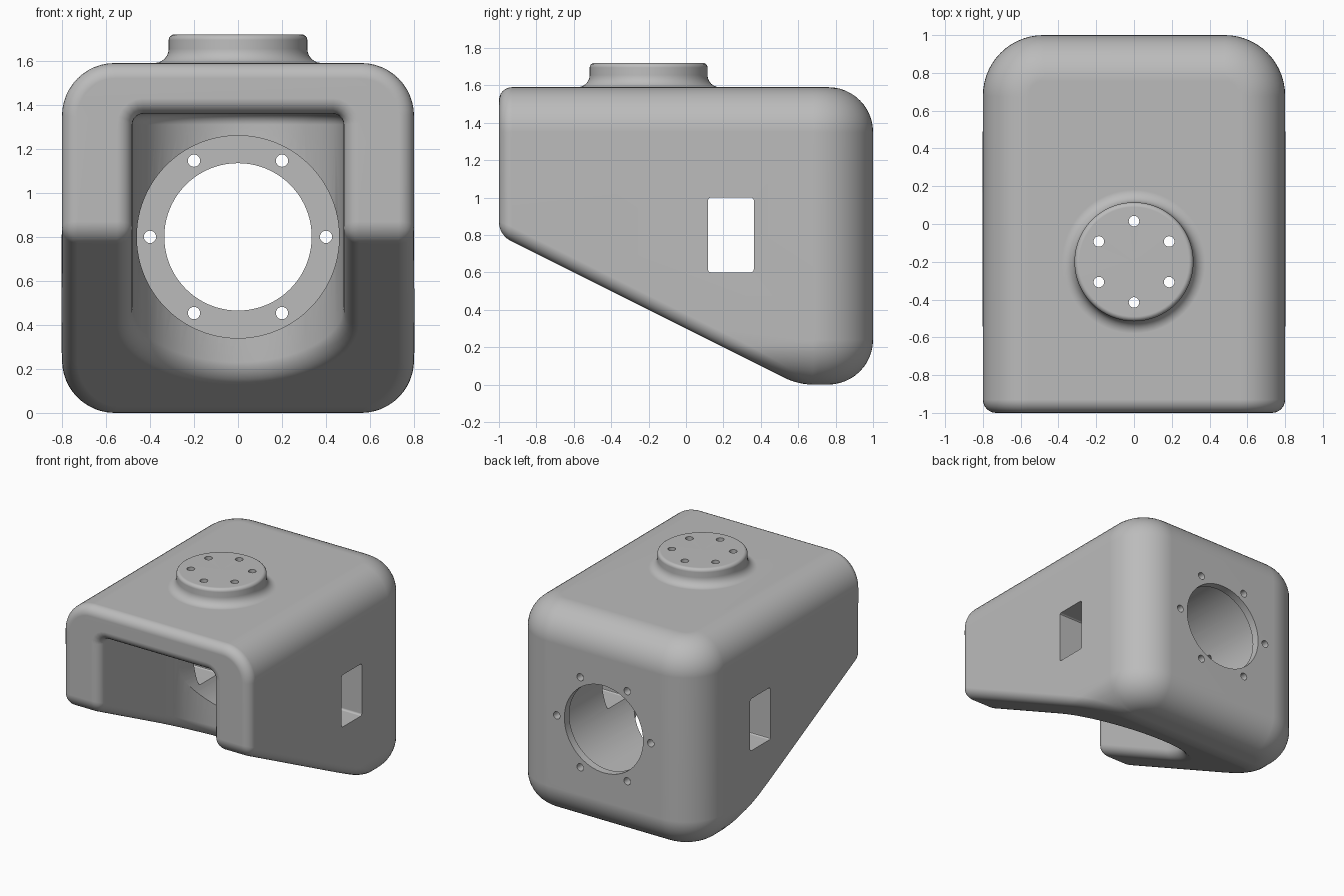
import bpy, bmesh, math
from mathutils import Vector, Matrix

if "Cube" in bpy.data.objects:
    bpy.data.objects.remove(bpy.data.objects["Cube"], do_unlink=True)

W, H = 0.8, 1.59            # half width, body height
BORE_Z, BOSS_Y = 0.8, -0.2  # bore axis height, boss axis position

grey = bpy.data.materials.new("cast grey")
grey.use_nodes = True
grey.diffuse_color = (0.5, 0.5, 0.5, 1)
grey.node_tree.nodes["Principled BSDF"].inputs["Base Color"].default_value = (0.5, 0.5, 0.5, 1)


def to_object(name, bm):
    bmesh.ops.recalc_face_normals(bm, faces=bm.faces)
    mesh = bpy.data.meshes.new(name)
    bm.to_mesh(mesh)
    bm.free()
    mesh.materials.append(grey)
    ob = bpy.data.objects.new(name, mesh)
    bpy.context.collection.objects.link(ob)
    return ob


def box(size, centre):
    bm = bmesh.new()
    bmesh.ops.create_cube(bm, size=1)
    bmesh.ops.scale(bm, vec=size, verts=bm.verts)
    bmesh.ops.translate(bm, vec=centre, verts=bm.verts)
    return bm


def bevel(bm, edges, radius, segments):
    bmesh.ops.bevel(bm, geom=edges, offset=radius, segments=segments, profile=0.5,
                    affect='EDGES', clamp_overlap=False)


def add_rod(bm, start, end, radius, segments):
    """Cylinder between two points."""
    a, b = Vector(start), Vector(end)
    turn = (b - a).to_track_quat('Z', 'Y').to_matrix().to_4x4()
    bmesh.ops.create_cone(bm, cap_ends=True, segments=segments, radius1=radius, radius2=radius,
                          depth=(b - a).length, matrix=Matrix.Translation((a + b) / 2) @ turn)


def combine(ob, other, operation='DIFFERENCE'):
    """Apply a boolean and drop the helper."""
    mod = ob.modifiers.new("cut", 'BOOLEAN')
    mod.operation, mod.object, mod.solver = operation, other, 'EXACT'
    bpy.context.view_layer.update()
    result = bpy.data.meshes.new_from_object(ob.evaluated_get(bpy.context.evaluated_depsgraph_get()))
    ob.modifiers.clear()
    ob.data = result
    bpy.data.objects.remove(other, do_unlink=True)


# Rounded outer block
bm = box((2 * W, 2, H), (0, 0, H / 2))
bevel(bm, [e for e in bm.edges if all(v.co.y > 0.9 for v in e.verts)
           and abs(e.verts[0].co.z - e.verts[1].co.z) > 1], 0.32, 14)
bevel(bm, [e for e in bm.edges if abs(e.verts[0].co.z - e.verts[1].co.z) < 0.01
           and not all(v.co.y < -0.99 for v in e.verts)], 0.24, 12)

# Slanted underside
slant_point, slant_normal = Vector((0, 0.6, 0)), Vector((0, -1, -2)).normalized()
cut = bmesh.ops.bisect_plane(bm, geom=bm.verts[:] + bm.edges[:] + bm.faces[:], dist=1e-5,
                             plane_co=slant_point, plane_no=slant_normal, clear_outer=True)
bmesh.ops.contextual_create(bm, geom=[e for e in bm.edges if e.is_boundary])
housing = to_object("housing", bm)

# U-shaped cavity open to the front and below
bm = bmesh.new()
half = 0.48
outline = [(half, -1.3)]
outline += [(half * math.cos(math.pi * i / 32), BOSS_Y + half * math.sin(math.pi * i / 32))
            for i in range(33)]
outline += [(-half, -1.3)]
base = bm.faces.new([bm.verts.new((x, y, -0.3)) for x, y in outline])
top = bmesh.ops.extrude_face_region(bm, geom=[base])["geom"]
bmesh.ops.translate(bm, vec=(0, 0, 1.66), verts=[v for v in top if isinstance(v, bmesh.types.BMVert)])
bmesh.ops.recalc_face_normals(bm, faces=bm.faces)
bevel(bm, [e for e in bm.edges if all(v.co.z > 1.3 for v in e.verts)], 0.05, 5)
combine(housing, to_object("cavity_cutter", bm))

# Fillet the rims of the front and slanted faces
bm = bmesh.new()
bm.from_mesh(housing.data)
bmesh.ops.remove_doubles(bm, verts=bm.verts, dist=1e-5)


def on_front(v):
    return abs(v.co.y + 1) < 1e-4


def on_slant(v):
    return abs((v.co - slant_point).dot(slant_normal)) < 1e-4


rim = [e for e in bm.edges if e.calc_face_angle(0) > 0.1
       and (all(map(on_front, e.verts)) or all(map(on_slant, e.verts)))]
bevel(bm, rim, 0.07, 6)
bm.to_mesh(housing.data)
bm.free()

# Round boss with a flared foot, turned about its axis
profile = [(0, 1.54), (0.38, 1.54), (0.38, H)]
profile += [(0.38 - 0.065 * math.sin(a), H + 0.065 - 0.065 * math.cos(a))
            for a in (math.pi / 2 * i / 6 for i in range(1, 7))]
profile += [(0.29 + 0.025 * math.cos(a), 1.695 + 0.025 * math.sin(a))
            for a in (math.pi / 2 * i / 4 for i in range(5))]
profile += [(0, 1.72)]
bm = bmesh.new()
points = [bm.verts.new((r, 0, z)) for r, z in profile]
wire = [bm.edges.new(pair) for pair in zip(points, points[1:])]
bmesh.ops.spin(bm, geom=points + wire, axis=(0, 0, 1), cent=(0, 0, 0),
               angle=math.tau, steps=64, use_merge=True)
bmesh.ops.remove_doubles(bm, verts=bm.verts, dist=1e-5)
bmesh.ops.translate(bm, vec=(0, BOSS_Y, 0), verts=bm.verts)
combine(housing, to_object("boss", bm), 'UNION')

# Large bore, back opening, side windows
bm = bmesh.new()
add_rod(bm, (0, BOSS_Y, BORE_Z), (0, 0.94, BORE_Z), 0.46, 96)
combine(housing, to_object("bore_cutter", bm))
bm = bmesh.new()
add_rod(bm, (0, 0.6, BORE_Z), (0, 1.2, BORE_Z), 0.335, 80)
combine(housing, to_object("back_hole_cutter", bm))
bm = box((2, 0.245, 0.4), (0, 0.24, BORE_Z))
bevel(bm, [e for e in bm.edges if abs(e.verts[0].co.x - e.verts[1].co.x) > 1], 0.015, 3)
combine(housing, to_object("window_cutter", bm))

# Bolt circles on the boss and the back wall
bm = bmesh.new()
for i in range(6):
    c, s = math.cos(i * math.pi / 3), math.sin(i * math.pi / 3)
    add_rod(bm, (0.4 * c, 0.85, BORE_Z + 0.4 * s), (0.4 * c, 1.1, BORE_Z + 0.4 * s), 0.028, 20)
    x, y = 0.215 * s, BOSS_Y + 0.215 * c
    add_rod(bm, (x, y, 1.25), (x, y, 1.9), 0.028, 20)
combine(housing, to_object("bolt_cutter", bm))

# Smooth shading with crisp machined edges
bpy.ops.object.select_all(action='DESELECT')
housing.select_set(True)
bpy.context.view_layer.objects.active = housing
bpy.ops.object.shade_smooth_by_angle(angle=math.radians(30))
normals = housing.modifiers.new("weighted normals", 'WEIGHTED_NORMAL')
normals.keep_sharp = True
